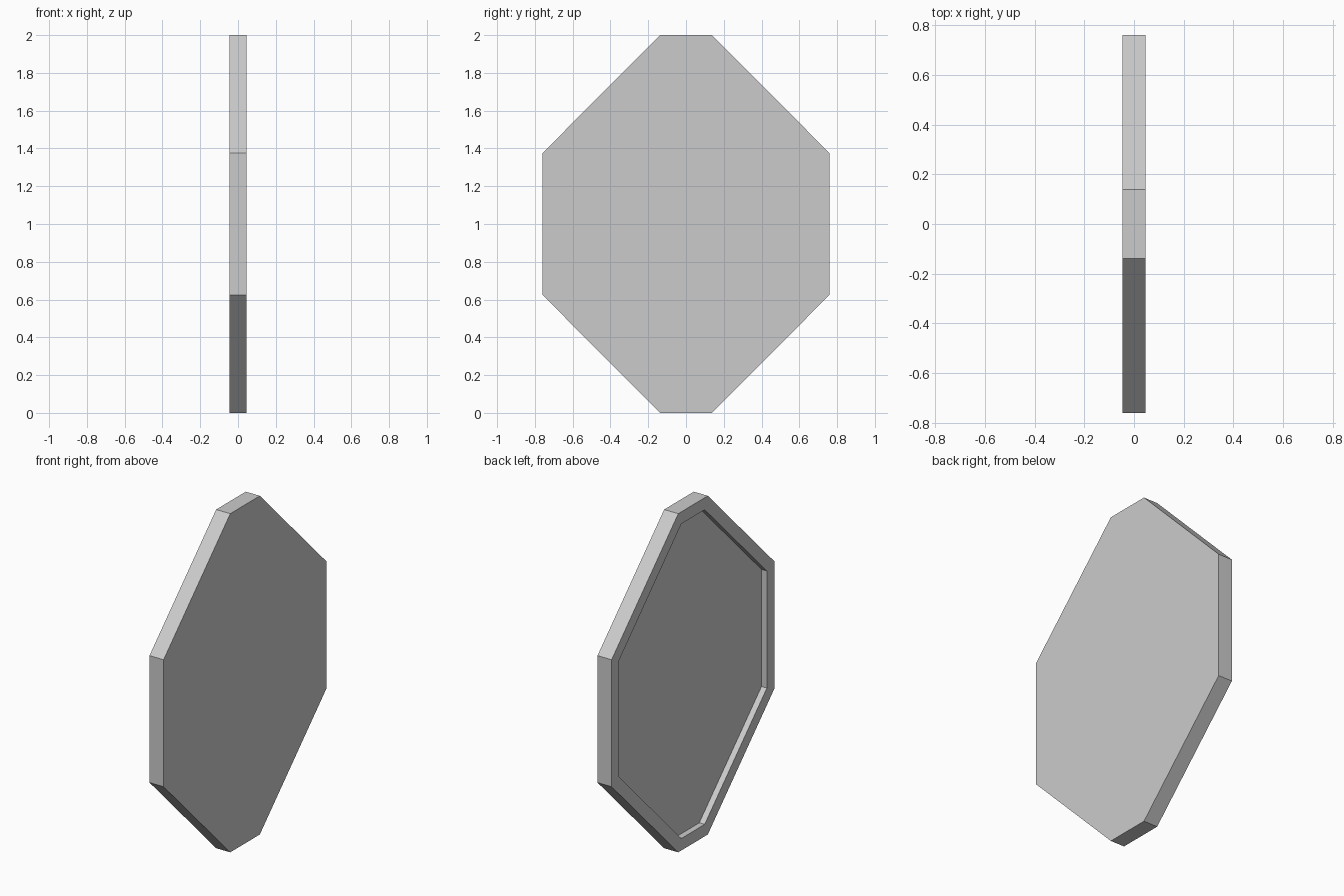
import bpy, bmesh
from mathutils import Vector

if "Cube" in bpy.data.objects:
    bpy.data.objects.remove(bpy.data.objects["Cube"])

HALF_T = 0.046      # half thickness along x
RIM = 0.071         # width of the raised rim
RECESS = 0.035      # depth of the sunken panel

# Quarter outline, mirrored into a tall octagon in the y-z plane
(a, b), (c, d) = (0.76, 0.375), (0.138, 1.0)
outline = [(a, -b), (a, b), (c, d), (-c, d), (-a, b), (-a, -b), (-c, -d), (c, -d)]

bm = bmesh.new()

# Solid octagonal plate
back = bm.faces.new([bm.verts.new((HALF_T, y, z + 1)) for y, z in outline])
ext = bmesh.ops.extrude_face_region(bm, geom=[back], use_keep_orig=True)
verts = [g for g in ext["geom"] if isinstance(g, bmesh.types.BMVert)]
bmesh.ops.translate(bm, verts=verts, vec=(-2 * HALF_T, 0, 0))
bmesh.ops.recalc_face_normals(bm, faces=bm.faces[:])

# Raised rim around a straight-walled recess on the -x side
bm.normal_update()
front = min(bm.faces, key=lambda f: f.calc_center_median().x)
bmesh.ops.inset_region(bm, faces=[front], thickness=RIM, use_even_offset=True)
ext = bmesh.ops.extrude_discrete_faces(bm, faces=[front])
panel = ext["faces"][0]
bmesh.ops.translate(bm, verts=panel.verts[:], vec=Vector((RECESS, 0, 0)))
bmesh.ops.recalc_face_normals(bm, faces=bm.faces[:])

mesh = bpy.data.meshes.new("octagonal_framed_panel")
bm.to_mesh(mesh)
bm.free()
obj = bpy.data.objects.new("octagonal_framed_panel", mesh)
bpy.context.collection.objects.link(obj)
